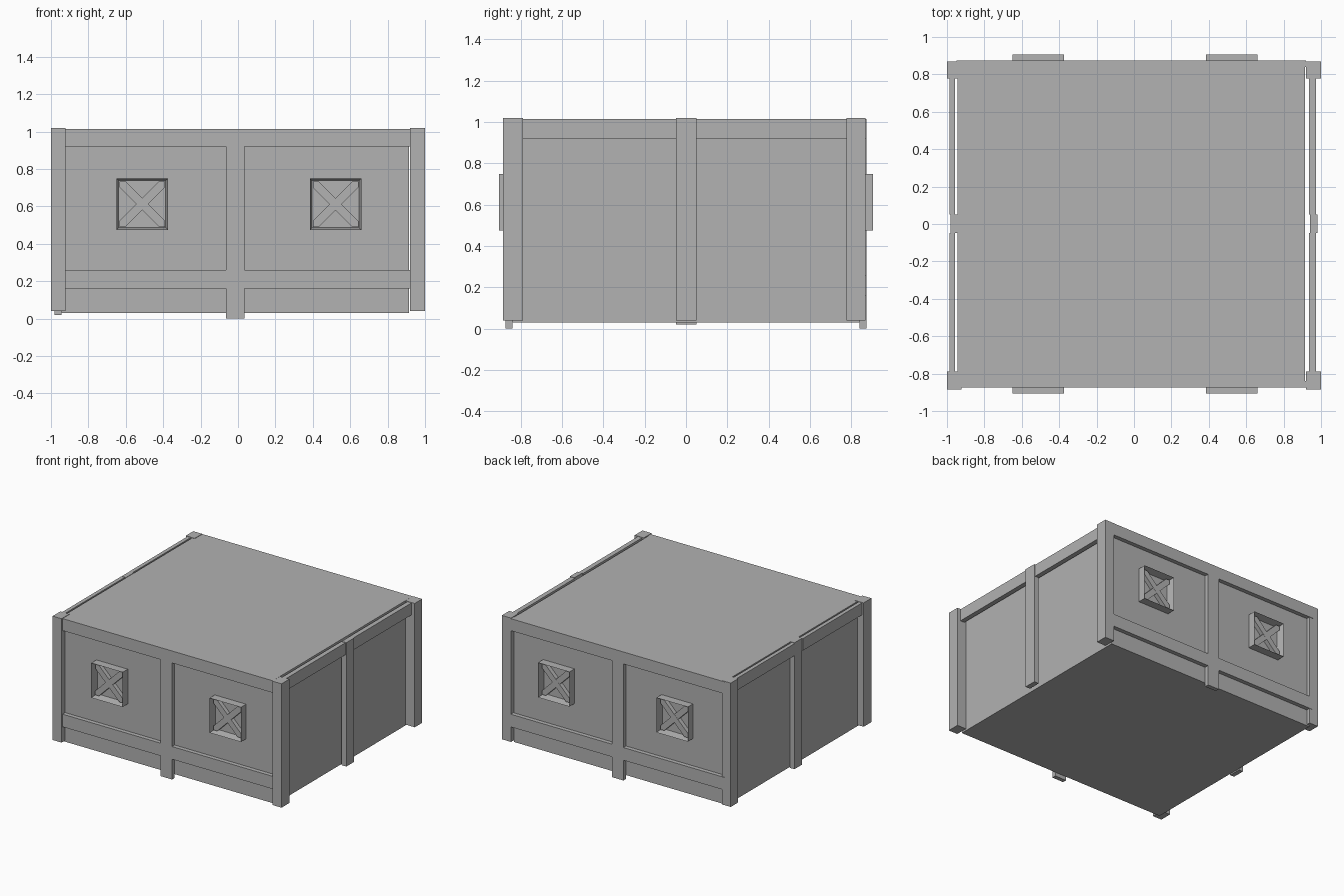
import bpy
import bmesh
from mathutils import Vector

cube = bpy.data.objects.get("Cube")
if cube:
    bpy.data.objects.remove(cube, do_unlink=True)

grey = bpy.data.materials.new("plain_grey")
grey.use_nodes = True
grey.diffuse_color = (0.445, 0.445, 0.445, 1)
grey.node_tree.nodes["Principled BSDF"].inputs["Base Color"].default_value = grey.diffuse_color


def finish(bm, name):
    bmesh.ops.recalc_face_normals(bm, faces=bm.faces)
    mesh = bpy.data.meshes.new(name)
    bm.to_mesh(mesh)
    bm.free()
    mesh.materials.append(grey)
    obj = bpy.data.objects.new(name, mesh)
    bpy.context.collection.objects.link(obj)
    return obj


def box_mesh(x, y, z):
    bm = bmesh.new()
    bmesh.ops.create_cube(bm, size=1)
    for v in bm.verts:
        for i, (a, b) in enumerate((x, y, z)):
            v.co[i] = (a + b) / 2 + v.co[i] * (b - a)
    return bm


def box(name, x, y, z):
    return finish(box_mesh(x, y, z), name)


def span(side, inner, outer):
    return tuple(sorted((side * inner, side * outer)))


WALL, FACE, TOP = 0.84, 0.873, 1.015
LEFT, RIGHT = -0.945, 0.915
POST_X = (-0.065, 0.035)

# Main container body
box("body", (LEFT, RIGHT), (-WALL, WALL), (0.03, TOP))

# Corner posts
for xname, x in (("right", (-1, -0.922)), ("left", (0.92, 1))):
    box("front_post_" + xname, x, (-0.885, -0.788), (0.04, 1.018))
    box("back_post_" + xname, x, (0.777, 0.87), (0.04, 1.018))


def vent(name, cx, cz, side):
    # Hollow square hood
    half = 0.137
    bm = box_mesh((cx - half, cx + half), span(side, WALL, 0.905), (cz - half, cz + half))
    bm.normal_update()
    front = [f for f in bm.faces if f.normal.y * side > 0.9]
    bmesh.ops.inset_region(bm, faces=front, thickness=0.016)
    bmesh.ops.translate(bm, verts=front[0].verts, vec=(0, -side * 0.06, 0))
    finish(bm, name + "_hood")
    # Crossed diagonal bars
    h, w = half - 0.016, 0.032
    outline = [(-h, -h), (w - h, -h), (h, h - w), (h, h), (h - w, h), (-h, w - h)]
    for flip, depth in ((1, 0.878), (-1, 0.877)):
        bm = bmesh.new()
        verts = [bm.verts.new((cx + flip * u, side * WALL, cz + v)) for u, v in outline]
        face = bm.faces.new(verts)
        geom = bmesh.ops.extrude_face_region(bm, geom=[face])["geom"]
        moved = [g for g in geom if isinstance(g, bmesh.types.BMVert)]
        bmesh.ops.translate(bm, verts=moved, vec=Vector((0, side * (depth - WALL), 0)))
        finish(bm, name + ("_bar_rising" if flip > 0 else "_bar_falling"))


# Front and back framing with vents
for name, side in (("front", -1), ("back", 1)):
    depth = span(side, WALL, FACE)
    box(name + "_top_beam", (-0.95, 0.92), depth, (0.92, TOP))
    box(name + "_centre_post", POST_X, depth, (0, 0.92))
    for half, x in (("right", (-0.95, POST_X[0])), ("left", (POST_X[1], 0.92))):
        box(name + "_lower_beam_" + half, x, depth, (0.16, 0.26))
    vent(name + "_vent_right", -0.512, 0.612, side)
    vent(name + "_vent_left", 0.522, 0.612, side)

# Side framing, standing slightly clear of the walls
for name, post, rail, foot in (
    ("right", (-0.982, LEFT), (-0.987, -0.957), 0.02),
    ("left", (0.94, 0.98), (0.935, 0.972), 0.04),
):
    box(name + "_centre_post", post, (-0.048, 0.05), (foot, 1.018))
    box(name + "_top_rail_front", rail, (-0.79, -0.048), (0.92, TOP))
    box(name + "_top_rail_back", rail, (0.05, 0.78), (0.92, TOP))
